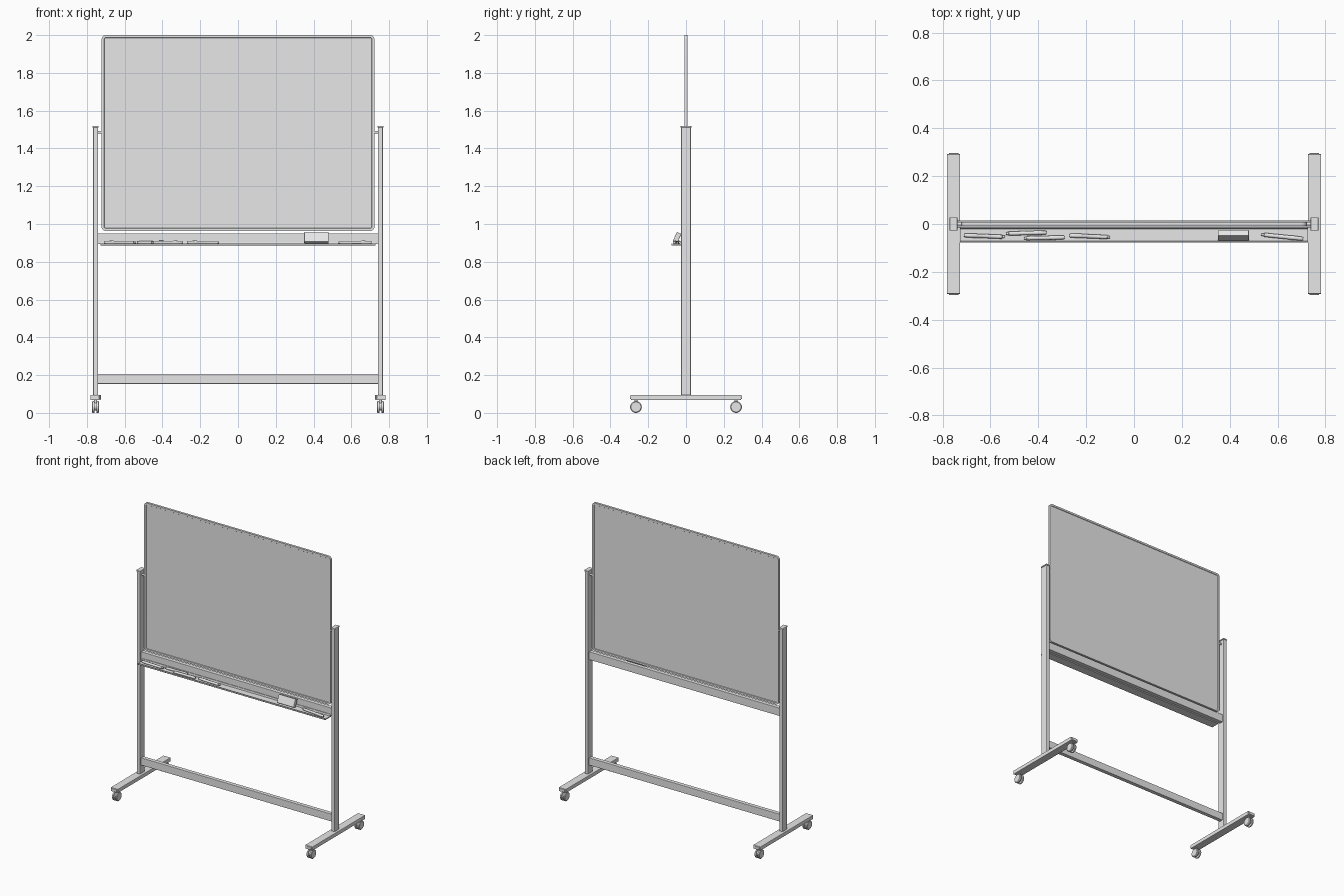
import bpy, bmesh, math
from mathutils import Matrix, Vector

old = bpy.data.objects.get("Cube")
if old:
    bpy.data.objects.remove(old, do_unlink=True)

GREY = (0.8, 0.8, 0.8, 1)
mat = bpy.data.materials.new("light_grey")
mat.use_nodes = True
mat.diffuse_color = GREY
mat.node_tree.nodes["Principled BSDF"].inputs["Base Color"].default_value = GREY


def finish(name, bm, smooth=False):
    bmesh.ops.recalc_face_normals(bm, faces=bm.faces)
    me = bpy.data.meshes.new(name)
    bm.to_mesh(me)
    bm.free()
    me.materials.append(mat)
    ob = bpy.data.objects.new(name, me)
    bpy.context.collection.objects.link(ob)
    if smooth:
        bpy.ops.object.select_all(action='DESELECT')
        ob.select_set(True)
        bpy.context.view_layer.objects.active = ob
        bpy.ops.object.shade_smooth_by_angle(angle=math.radians(35))
    return ob


def box(name, centre, size, bevel=0.0, tilt=0.0):
    bm = bmesh.new()
    bmesh.ops.create_cube(bm, size=1)
    bmesh.ops.scale(bm, vec=size, verts=bm.verts)
    if bevel:
        bmesh.ops.bevel(bm, geom=bm.edges[:], offset=bevel, segments=2,
                        profile=0.5, affect='EDGES')
    bm.transform(Matrix.Translation(centre) @ Matrix.Rotation(tilt, 4, 'X'))
    return finish(name, bm)


def lathe(name, profile, start, end, sides=20):
    """Turn (distance, radius) pairs about the line from start to end."""
    start, axis = Vector(start), Vector(end) - Vector(start)
    bm = bmesh.new()
    rings = []
    for d, r in profile:
        rings.append([bm.verts.new((r * math.cos(a), r * math.sin(a), d * axis.length))
                      for a in (math.tau * i / sides for i in range(sides))])
    for a, b in zip(rings, rings[1:]):
        for i in range(sides):
            j = (i + 1) % sides
            bm.faces.new((a[i], a[j], b[j], b[i]))
    bm.faces.new(rings[0])
    bm.faces.new(rings[-1])
    bm.transform(Matrix.Translation(start) @ axis.to_track_quat('Z', 'Y').to_matrix().to_4x4())
    return finish(name, bm, smooth=True)


def rod(name, start, end, radius, sides=24):
    return lathe(name, [(0, radius), (1, radius)], start, end, sides)


# Board: rounded slab with a raised rim on both faces
def board(half_w, bottom, top, half_t, radius, rim):
    bm = bmesh.new()
    outline = []
    corners = [(1, top, 0), (-1, top, 1), (-1, bottom, 2), (1, bottom, 3)]
    for side, z, quarter in corners:
        cx = side * (half_w - radius)
        cz = z - radius if z == top else z + radius
        for i in range(7):
            a = (quarter + i / 6) * math.pi / 2
            outline.append(bm.verts.new((cx + radius * math.cos(a), -half_t,
                                         cz + radius * math.sin(a))))
    face = bm.faces.new(outline)
    out = bmesh.ops.extrude_face_region(bm, geom=[face])
    moved = [v for v in out["geom"] if isinstance(v, bmesh.types.BMVert)]
    bmesh.ops.translate(bm, vec=(0, 2 * half_t, 0), verts=moved)
    bmesh.ops.recalc_face_normals(bm, faces=bm.faces)
    for f in [f for f in bm.faces if abs(f.normal.y) > 0.9]:
        bmesh.ops.inset_region(bm, faces=[f], thickness=rim)
        bmesh.ops.inset_region(bm, faces=[f], thickness=0.002, depth=-0.003)
    return finish("board", bm, smooth=True)


board(0.722, 0.963, 2.0, 0.008, 0.022, 0.013)

# Cross beams
box("upper_beam", (0, 0, 0.921), (1.484, 0.028, 0.056), 0.002)
box("lower_beam", (0, 0, 0.18), (1.484, 0.028, 0.052), 0.002)

# Uprights, feet, pivots and casters on both sides
for side, tag in ((1, "left"), (-1, "right")):
    x = side * 0.754
    box(f"{tag}_post", (x, 0, 0.803), (0.026, 0.052, 1.418), 0.003)
    box(f"{tag}_post_cap", (x, 0, 1.515), (0.032, 0.056, 0.009), 0.002)
    box(f"{tag}_foot", (x, 0, 0.082), (0.056, 0.584, 0.027), 0.003)
    rod(f"{tag}_pivot", (side * 0.715, 0, 1.485), (side * 0.745, 0, 1.485), 0.007)
    for end, place in ((-1, "front"), (1, "back")):
        y = end * 0.265
        part = f"{tag}_{place}"
        box(f"{part}_foot_plug", (x, end * 0.293, 0.082), (0.04, 0.008, 0.019), 0.002)
        rod(f"{part}_caster_stem", (x, y, 0.03), (x, y, 0.07), 0.008)
        rod(f"{part}_caster_hub", (x - 0.008, y, 0.034), (x + 0.008, y, 0.034), 0.021)
        for w in (-1, 1):
            lathe(f"{part}_wheel", [(0, 0.031), (0.7, 0.031), (1, 0.026)],
                  (x + w * 0.006, y, 0.031), (x + w * 0.019, y, 0.031), 28)

# Tray: a folded strip with a front lip, extruded along x
section = [(-0.013, 0.886), (-0.074, 0.886), (-0.077, 0.889), (-0.077, 0.898),
           (-0.073, 0.898), (-0.071, 0.893), (-0.02, 0.893), (-0.018, 0.905),
           (-0.013, 0.905)]
bm = bmesh.new()
face = bm.faces.new([bm.verts.new((-0.728, y, z)) for y, z in section])
out = bmesh.ops.extrude_face_region(bm, geom=[face])
bmesh.ops.translate(bm, vec=(1.456, 0, 0),
                    verts=[v for v in out["geom"] if isinstance(v, bmesh.types.BMVert)])
finish("tray", bm)

# Eraser leaning against the beam
box("eraser", (0.415, -0.048, 0.927), (0.13, 0.026, 0.056), 0.003, tilt=-0.42)

# Markers lying in the tray: cap end, barrel and tapered tail
marker = [(0, 0.006), (0.03, 0.008), (0.3, 0.0095), (0.31, 0.0085),
          (0.93, 0.0085), (0.94, 0.006), (1, 0.005)]
lying = [(-0.71, -0.047, -0.54, -0.054), (-0.365, -0.036, -0.535, -0.04),
         (-0.29, -0.056, -0.46, -0.06), (-0.27, -0.048, -0.10, -0.055),
         (0.707, -0.062, 0.532, -0.044)]
for x0, y0, x1, y1 in lying:
    lathe("marker", marker, (x0, y0, 0.9025), (x1, y1, 0.9025), 16)
